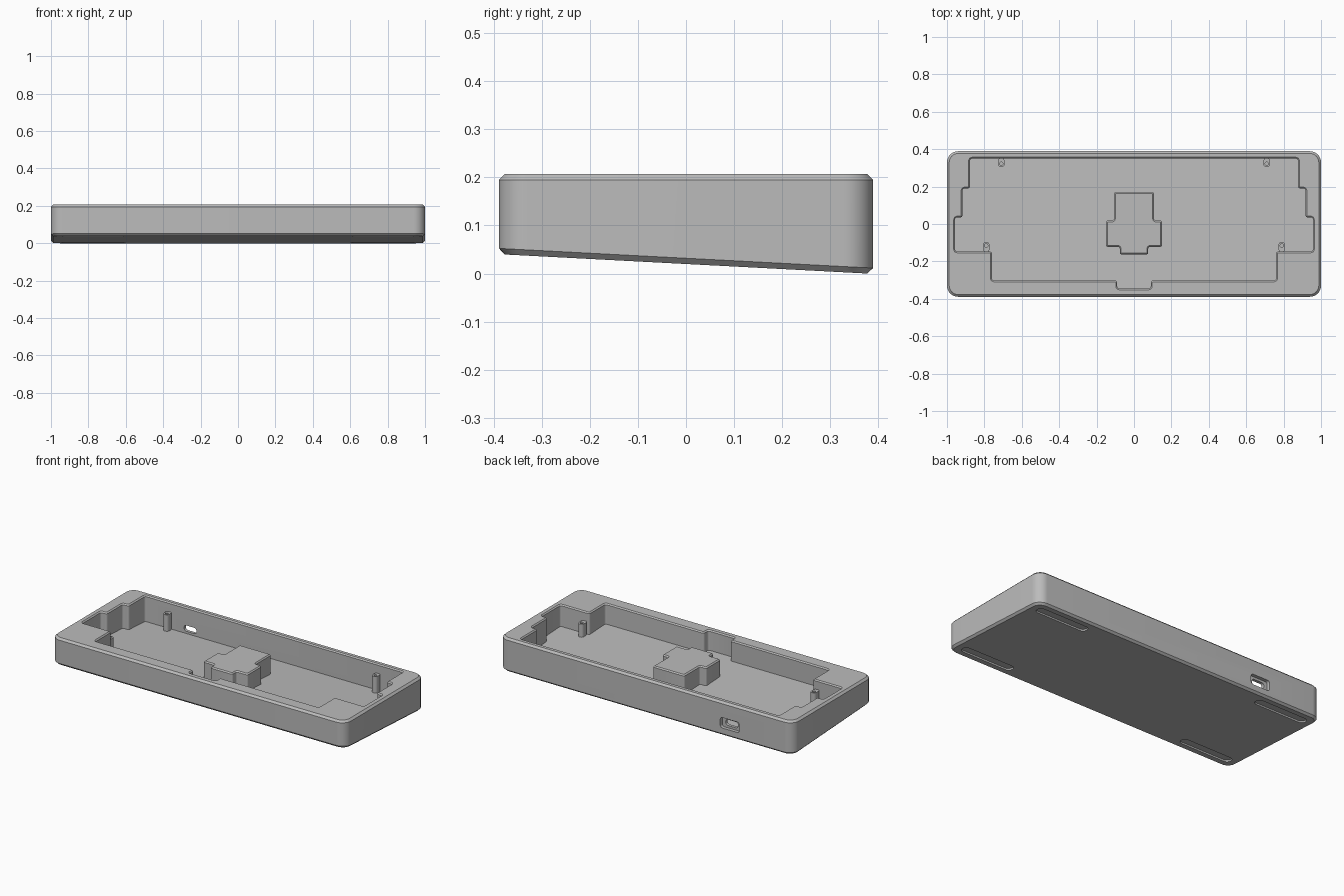
import bpy, bmesh, math
from mathutils import Vector

if "Cube" in bpy.data.objects:
    bpy.data.objects.remove(bpy.data.objects["Cube"], do_unlink=True)

grey = bpy.data.materials.new("plain grey")
grey.use_nodes = True
grey.diffuse_color = (0.5, 0.5, 0.5, 1)
grey.node_tree.nodes["Principled BSDF"].inputs["Base Color"].default_value = grey.diffuse_color

TOP = 0.207
CHAMFER = 0.012
FLOOR = 0.045


def tilt(offset):
    """Height rule for planes parallel to the sloping underside."""
    return lambda y: 0.0198 - 0.0525 * y + offset


def rounded(corners, radius, steps=6):
    """Round every right-angled corner of an anticlockwise outline."""
    pts = [Vector(c) for c in corners]
    out = []
    for i, p in enumerate(pts):
        u = (pts[i - 1] - p).normalized()
        v = (pts[(i + 1) % len(pts)] - p).normalized()
        centre = p + (u + v) * radius
        for k in range(steps + 1):
            t = math.pi / 2 * k / steps
            out.append(centre - (v * math.cos(t) + u * math.sin(t)) * radius)
    return out


def rectangle(cx, cy, hx, hy):
    return [(cx - hx, cy - hy), (cx + hx, cy - hy), (cx + hx, cy + hy), (cx - hx, cy + hy)]


def mirrored(half):
    """Close a right-hand half outline with its reflection."""
    return half + [(-x, y) for x, y in reversed(half)]


def grow(outline, d):
    """Offset an anticlockwise outline outwards."""
    out = []
    for i, p in enumerate(outline):
        a = (p - outline[i - 1]).normalized()
        b = (outline[(i + 1) % len(outline)] - p).normalized()
        n, m = Vector((a.y, -a.x)), Vector((b.y, -b.x))
        out.append(p + (n + m) * (d / (1 + n.dot(m))))
    return out


def loft(name, rings):
    """Skin (outline, height) rings; a height may be a number or a rule of y."""
    bm = bmesh.new()
    loops = []
    for outline, z in rings:
        loops.append([bm.verts.new((p.x, p.y, z(p.y) if callable(z) else z)) for p in outline])
    count = len(loops[0])
    for low, high in zip(loops, loops[1:]):
        for i in range(count):
            j = (i + 1) % count
            bm.faces.new((low[i], low[j], high[j], high[i]))
    bm.faces.new(loops[0][::-1])
    bm.faces.new(loops[-1])
    mesh = bpy.data.meshes.new(name)
    bm.to_mesh(mesh)
    bm.free()
    mesh.materials.append(grey)
    obj = bpy.data.objects.new(name, mesh)
    bpy.context.collection.objects.link(obj)
    return obj


def activate(obj):
    bpy.ops.object.select_all(action="DESELECT")
    obj.select_set(True)
    bpy.context.view_layer.objects.active = obj


def cut(target, cutter):
    cutter.hide_render = True
    activate(target)
    mod = target.modifiers.new("cut", "BOOLEAN")
    mod.operation = "DIFFERENCE"
    mod.solver = "EXACT"
    mod.object = cutter
    bpy.ops.object.modifier_apply(modifier=mod.name)
    bpy.data.objects.remove(cutter, do_unlink=True)


def finish(obj):
    activate(obj)
    bpy.ops.object.shade_smooth_by_angle(angle=math.radians(28))


# Case shell: rounded block with chamfered rims and a sloping underside
plan = rounded(rectangle(0, 0, 1, 0.389), 0.06, 10)
inset = grow(plan, -CHAMFER)
case = loft("case", [(inset, tilt(0)), (plan, tilt(CHAMFER)),
                     (plan, TOP - CHAMFER), (inset, TOP)])

# Stepped pocket with a small chamfer around its mouth
pocket = rounded(mirrored([(0.09, -0.345), (0.09, -0.302), (0.76, -0.302), (0.76, -0.147),
                           (0.957, -0.147), (0.957, 0.035), (0.917, 0.035), (0.917, 0.19),
                           (0.877, 0.19), (0.877, 0.35)]), 0.012, 4)
mouth = grow(pocket, 0.007)
cut(case, loft("pocket_cutter", [(pocket, tilt(FLOOR)), (pocket, TOP - 0.007),
                                 (mouth, TOP), (mouth, TOP + 0.1)]))

# Shallow foot slots under the four corners
for sx in (-1, 1):
    for sy in (-1, 1):
        slot = rounded(rectangle(sx * 0.775, sy * 0.315, 0.175, 0.028), 0.0275)
        cut(case, loft("slot_cutter", [(slot, -0.1), (slot, tilt(0.01))]))

# Cable port at the back: wide outer recess and a smaller through hole
for hx, hz, y_in in ((0.065, 0.032, 0.368), (0.042, 0.018, 0.3)):
    port = rounded(rectangle(0, 0, hx, hz), 0.015)
    cutter = loft("port_cutter", [(port, 0), (port, 0.5 - y_in)])
    cutter.rotation_euler.x = -math.pi / 2
    cutter.location = (-0.57, y_in, 0.078)
    bpy.context.view_layer.update()
    cut(case, cutter)
finish(case)

# Stepped pedestal in the middle of the floor
block = rounded(mirrored([(0.076, -0.163), (0.076, -0.122), (0.15, -0.122), (0.15, 0.018),
                          (0.107, 0.018), (0.107, 0.17)]), 0.01, 4)
pedestal = loft("pedestal", [(block, tilt(FLOOR - 0.01)), (block, 0.17),
                             (grow(block, -0.007), 0.177)])
finish(pedestal)

# Screw posts joined to the pocket walls
for x, y, wall in ((0.71, 0.322, 0.352), (0.79, -0.115, -0.149)):
    for sx in (-1, 1):
        reach = 0.018 if wall > y else -0.018
        middle = (y - reach + wall) / 2
        stem = rounded(rectangle(sx * x, middle, 0.018, abs(wall - y + reach) / 2), 0.0165)
        side = "left" if sx > 0 else "right"
        post = loft(("back" if y > 0 else "front") + "_post_" + side,
                    [(stem, tilt(FLOOR - 0.01)), (stem, 0.15)])
        hole = rounded(rectangle(sx * x, y, 0.009, 0.009), 0.0088)
        cut(post, loft("hole_cutter", [(hole, 0.09), (hole, 0.3)]))
        finish(post)
